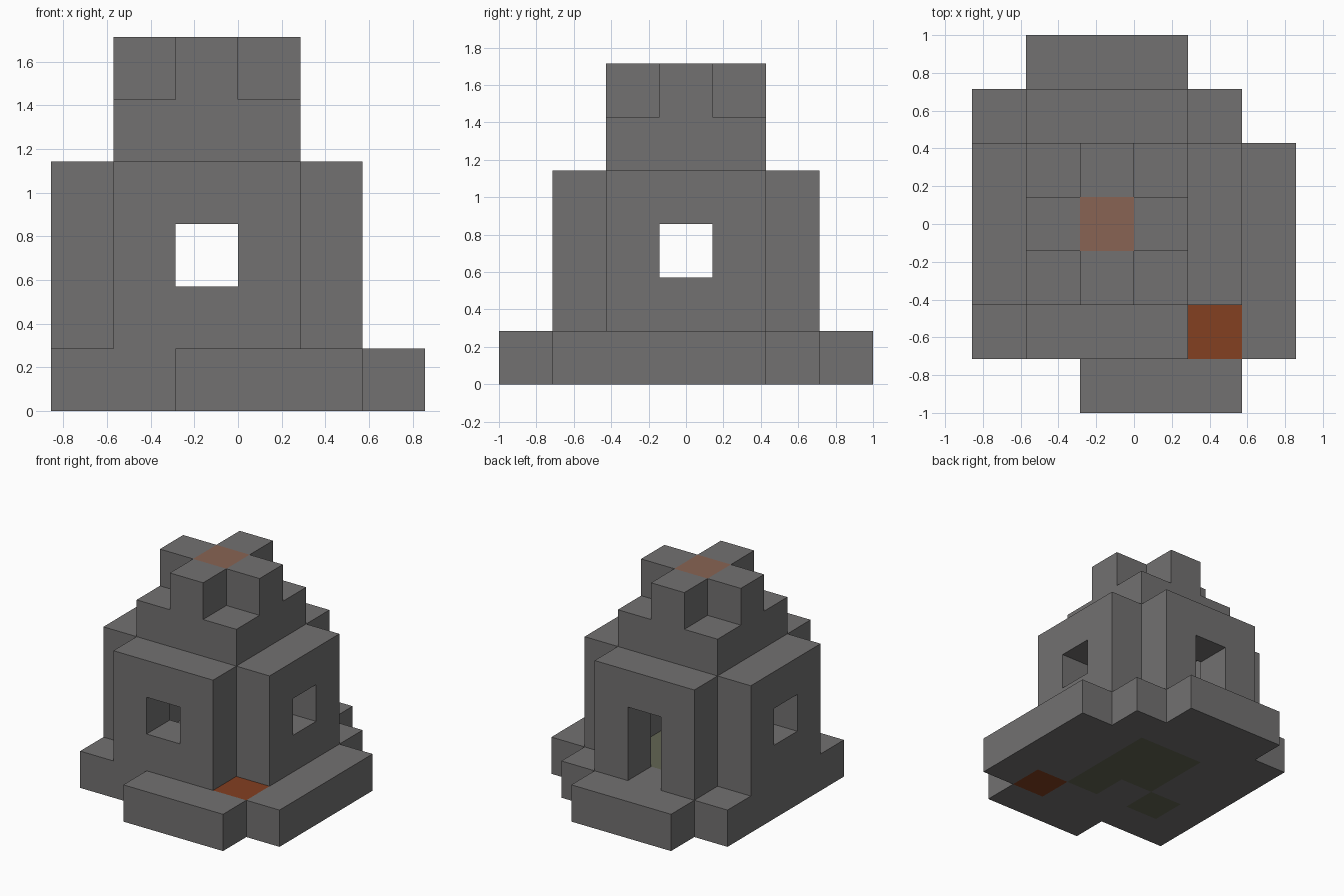
import bpy, bmesh
from itertools import product
from mathutils import Vector

if "Cube" in bpy.data.objects:
    bpy.data.objects.remove(bpy.data.objects["Cube"], do_unlink=True)

U = 2 / 7                              # block size
ORIGIN = Vector((-3 * U, -1, 0))       # corner of the block grid


def material(name, rgb):
    m = bpy.data.materials.new(name)
    m.use_nodes = True
    m.diffuse_color = (*rgb, 1)
    m.node_tree.nodes["Principled BSDF"].inputs["Base Color"].default_value = (*rgb, 1)
    return m


STONE = material("grey stone", (0.17, 0.165, 0.165))
RUST = material("rust red", (0.23, 0.05, 0.015))
CLAY = material("pale clay", (0.25, 0.127, 0.088))
MOSS = material("moss green", (0.125, 0.13, 0.088))


def blocks(xs, ys, zs):
    """All grid cells inside inclusive ranges."""
    return set(product(*(range(a, b + 1) for a, b in (xs, ys, zs))))


parts = {}

# Stepped base slab, with a rust corner block and mossy floor blocks
base = (blocks((0, 5), (1, 4), (0, 0)) | blocks((0, 4), (5, 5), (0, 0))
        | blocks((2, 4), (0, 0), (0, 0)) | blocks((1, 3), (6, 6), (0, 0)))
corner = {(4, 1, 0)}
moss = (blocks((3, 3), (2, 4), (0, 0)) | blocks((2, 2), (3, 4), (0, 0))
        | {(1, 2, 0)})
parts["base"] = (base - corner - moss, STONE)
parts["corner_block"] = (corner, RUST)
parts["mossy_floor"] = (moss, MOSS)

# Four walls with a window each; the back one opens down into a doorway
window_x, window_y = 2, 3
for name, y in (("front_wall", 1), ("back_wall", 5)):
    opening = blocks((window_x, window_x), (y, y), (2 if y == 1 else 1, 2))
    parts[name] = (blocks((1, 3), (y, y), (1, 3)) - opening, STONE)
for name, x in (("left_wall", 4), ("right_wall", 0)):
    parts[name] = (blocks((x, x), (2, 4), (1, 3)) - {(x, window_y, 2)}, STONE)

# Roof and the cross on top of it
parts["roof"] = (blocks((1, 3), (2, 4), (4, 4)), STONE)
cap = {(2, 3, 5)}
cross = blocks((1, 3), (3, 3), (5, 5)) | blocks((2, 2), (2, 4), (5, 5))
parts["roof_cross"] = (cross - cap, STONE)
parts["roof_cap"] = (cap, CLAY)

filled = set().union(*(cells for cells, _ in parts.values()))


def build(name, cells, mat):
    """Make one mesh of the outer faces of a group of blocks."""
    bm = bmesh.new()
    for cell in sorted(cells):
        for axis, side in product(range(3), (0, 1)):
            step = [0, 0, 0]
            step[axis] = 2 * side - 1
            if tuple(c + s for c, s in zip(cell, step)) in filled:
                continue
            a, b = (axis + 1) % 3, (axis + 2) % 3
            corners = []
            for i, j in ((0, 0), (1, 0), (1, 1), (0, 1)):
                p = Vector(cell)
                p[axis] += side
                p[a] += i
                p[b] += j
                corners.append(bm.verts.new(ORIGIN + p * U))
            bm.faces.new(corners if side else corners[::-1])
    bmesh.ops.remove_doubles(bm, verts=bm.verts, dist=0.001)
    mesh = bpy.data.meshes.new(name)
    bm.to_mesh(mesh)
    bm.free()
    mesh.materials.append(mat)
    bpy.context.collection.objects.link(bpy.data.objects.new(name, mesh))


for name, (cells, mat) in parts.items():
    build(name, cells, mat)
